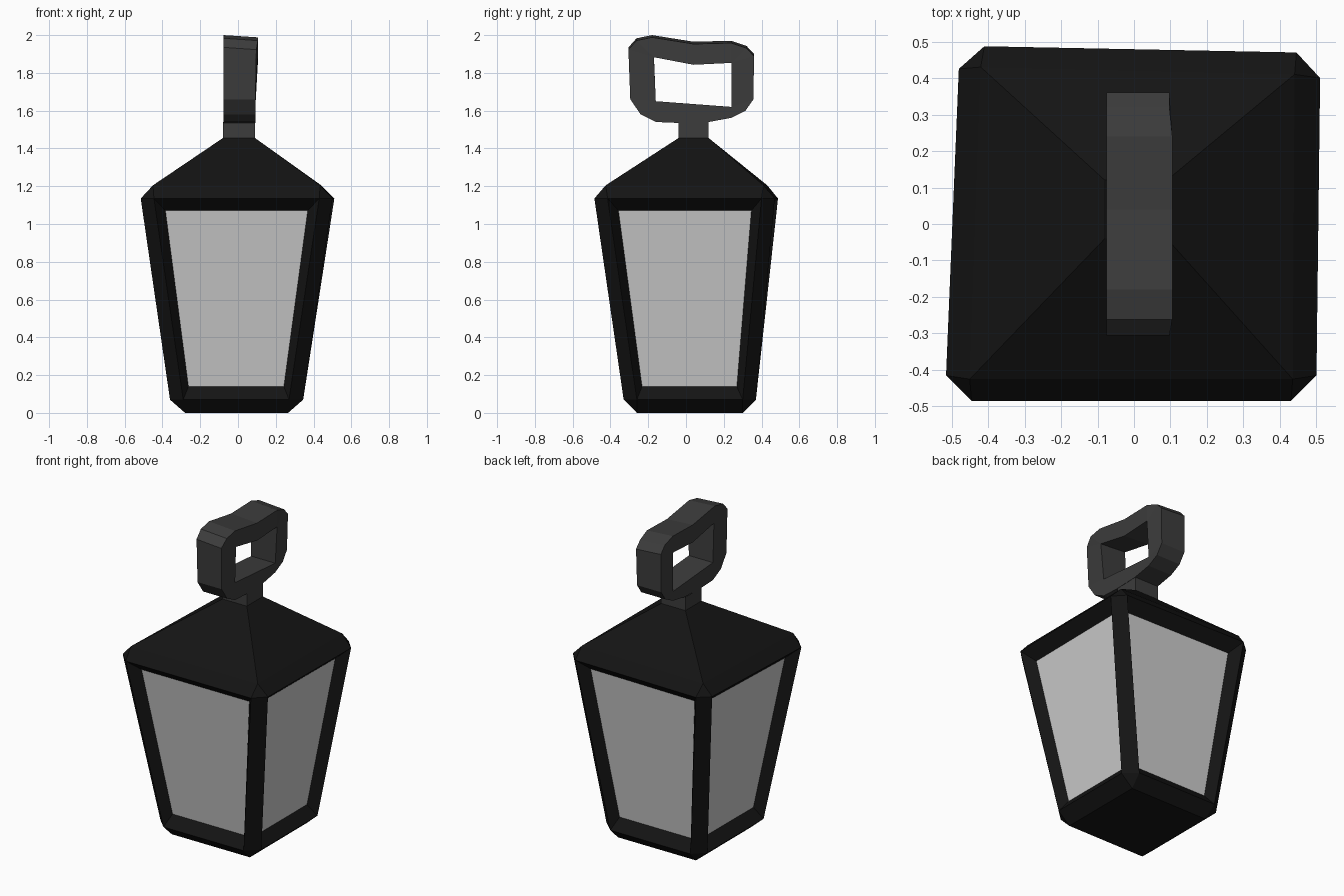
import bpy, bmesh
from mathutils import Vector

if "Cube" in bpy.data.objects:
    bpy.data.objects.remove(bpy.data.objects["Cube"])


def material(name, v):
    m = bpy.data.materials.new(name)
    m.diffuse_color = (v, v, v, 1)
    m.use_nodes = True
    m.node_tree.nodes["Principled BSDF"].inputs["Base Color"].default_value = m.diffuse_color
    return m


def make_object(name, faces, mat=None):
    """Build a flat-shaded object from polygons given as lists of points."""
    bm = bmesh.new()
    for pts in faces:
        bm.faces.new([bm.verts.new(p) for p in pts])
    bmesh.ops.remove_doubles(bm, verts=bm.verts, dist=1e-4)
    bmesh.ops.recalc_face_normals(bm, faces=bm.faces)
    me = bpy.data.meshes.new(name)
    bm.to_mesh(me)
    bm.free()
    ob = bpy.data.objects.new(name, me)
    bpy.context.collection.objects.link(ob)
    if mat:
        me.materials.append(mat)
    return ob


def at_z(points, z):
    return [Vector((x, y, z)) for x, y in points]


dark = material("dark_iron", 0.007)
iron = material("handle_iron", 0.045)

# Body cross-sections, anticlockwise from the front left corner
base = at_z([(-.28, -.26), (.265, -.26), (.265, .30), (-.28, .30)], 0)
low = at_z([(-.29, -.33), (.27, -.33), (.345, -.26), (.345, .30),
            (.27, .37), (-.29, .37), (-.36, .30), (-.36, -.26)], .07)
high = at_z([(-.445, -.485), (.43, -.485), (.50, -.415), (.51, .40),
             (.445, .47), (-.41, .487), (-.48, .425), (-.515, -.415)], 1.135)
eave = at_z([(-.45, -.425), (.435, -.425), (.44, .41), (-.42, .43)], 1.205)
peak = at_z([(-.08, -.04), (.09, -.04), (.09, .12), (-.08, .12)], 1.455)

DEPTH = .062
frame, glass, roof = [base], [], [peak]
for i in range(4):
    j, a, b, c = (i + 1) % 4, 2 * i, 2 * i + 1, 2 * i - 1
    # Base and eave bevels with triangular corners, then the roof slope
    frame += [[base[i], base[j], low[b], low[a]], [base[i], low[a], low[c]]]
    roof += [[eave[i], eave[j], high[b], high[a]], [eave[i], high[a], high[c]],
             [eave[i], eave[j], peak[j], peak[i]]]
    # Corner post
    frame.append([low[c], low[a], high[a], high[c]])
    # Sloping surround and recessed pane
    quad = [low[a], low[b], high[b], high[a]]
    normal = (quad[1] - quad[0]).cross(quad[3] - quad[0])
    normal.z = 0
    normal.normalize()

    def on_side(u, v):
        return quad[0].lerp(quad[1], u).lerp(quad[3].lerp(quad[2], u), v) - normal * DEPTH

    pane = [on_side(u, v) for u, v in
            ((.065, .065), (.935, .065), (.94, .94), (.06, .94))]
    glass.append(pane)
    frame += [[quad[k], quad[(k + 1) % 4], pane[(k + 1) % 4], pane[k]] for k in range(4)]
make_object("lantern_frame", frame + roof, dark)
make_object("glass_panes", glass)

# Handle ring: outer outline (y, z) and the inner corner each point joins to
inner = [(-.17, 1.895), (.04, 1.855), (.24, 1.865), (.24, 1.62), (.04, 1.635), (-.16, 1.65)]
outer = [(-.305, 1.935, 0), (-.262, 1.983, 0), (-.18, 2.0, 0), (.04, 1.965, 1),
         (.24, 1.97, 2), (.32, 1.943, 2), (.36, 1.90, 2), (.357, 1.66, 3),
         (.315, 1.60, 3), (.24, 1.562, 3), (.12, 1.54, 4), (-.04, 1.535, 4),
         (-.16, 1.54, 5), (-.24, 1.58, 5), (-.295, 1.66, 5)]


def side_point(y, z, side):
    """Left face is flat; the right face bulges and drops slightly at the top."""
    if side == 0:
        return Vector((-.076, y, z))
    if z > 1.75:
        return Vector((.105 if abs(y) < .27 else .097, y, z - .012))
    return Vector((.092, y, z))


ring = []
for k, (y, z, n) in enumerate(outer):
    y2, z2, m = outer[(k + 1) % len(outer)]
    for s in (0, 1):
        f = [side_point(y, z, s), side_point(y2, z2, s), side_point(*inner[m], s)]
        ring.append(f if m == n else f + [side_point(*inner[n], s)])
    ring.append([side_point(y, z, 0), side_point(y2, z2, 0),
                 side_point(y2, z2, 1), side_point(y, z, 1)])
for k, p in enumerate(inner):
    q = inner[(k + 1) % 6]
    ring.append([side_point(*p, 0), side_point(*q, 0), side_point(*q, 1), side_point(*p, 1)])
make_object("handle_ring", ring, iron)

# Stem joining the roof to the handle
top = [p + Vector((0, 0, .085)) for p in peak]
stem = [[peak[i], peak[(i + 1) % 4], top[(i + 1) % 4], top[i]] for i in range(4)]
make_object("handle_stem", stem, iron)
